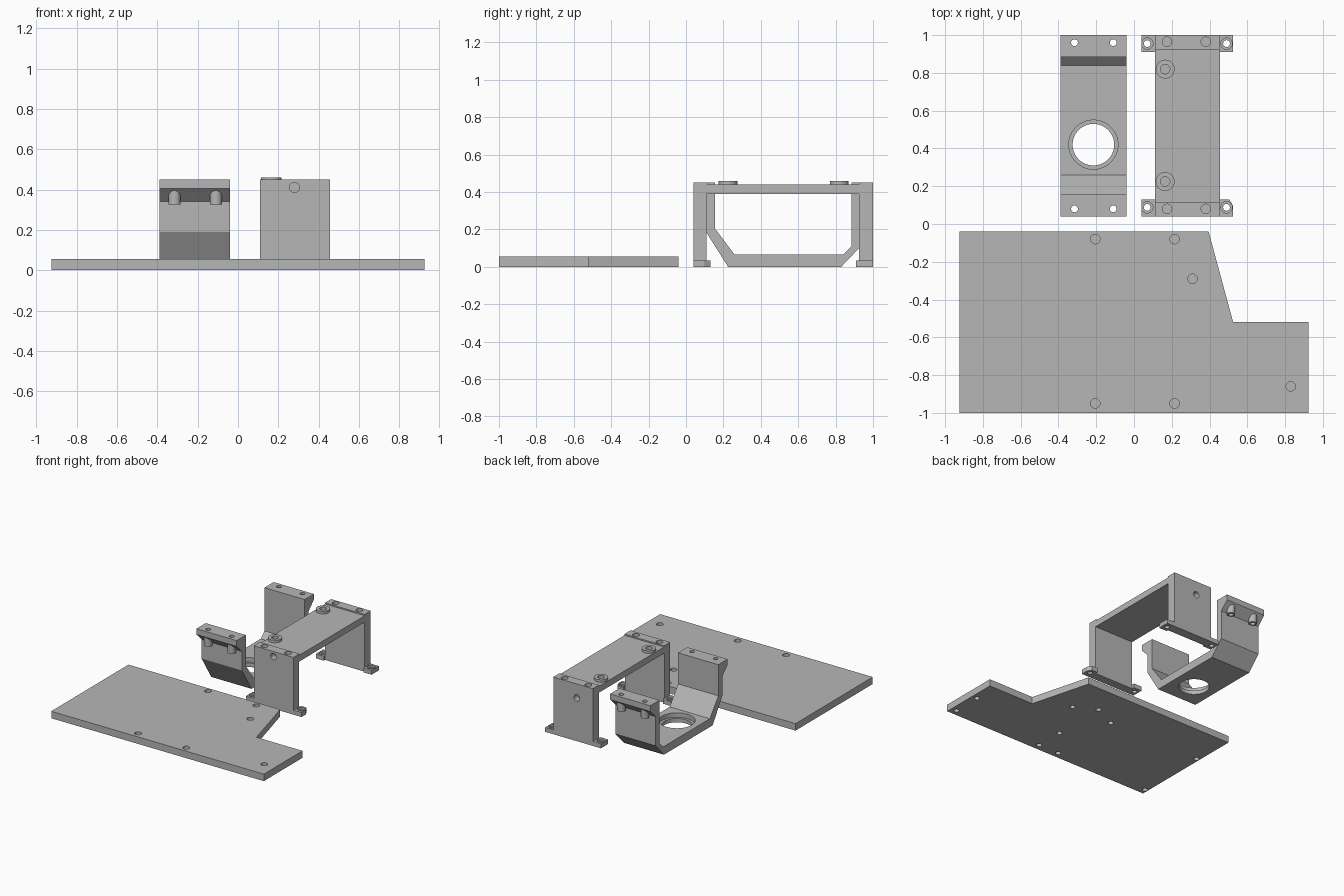
import bpy, bmesh
from mathutils import Matrix

if "Cube" in bpy.data.objects:
    bpy.data.objects.remove(bpy.data.objects["Cube"])

grey = bpy.data.materials.new("plain grey")
grey.diffuse_color = (0.47, 0.47, 0.47, 1)
grey.use_nodes = True
grey.node_tree.nodes["Principled BSDF"].inputs["Base Color"].default_value = grey.diffuse_color


def finish(name, bm):
    bmesh.ops.recalc_face_normals(bm, faces=bm.faces)
    me = bpy.data.meshes.new(name)
    bm.to_mesh(me)
    bm.free()
    me.materials.append(grey)
    ob = bpy.data.objects.new(name, me)
    bpy.context.collection.objects.link(ob)
    return ob


def prism(name, pts, axis, lo, hi):
    """Extrude an (x, y) outline along z, or a (y, z) outline along x."""
    bm = bmesh.new()
    put = (lambda p: (p[0], p[1], lo)) if axis == "z" else (lambda p: (lo, p[0], p[1]))
    face = bm.faces.new([bm.verts.new(put(p)) for p in pts])
    ext = bmesh.ops.extrude_face_region(bm, geom=[face])
    move = (0, 0, hi - lo) if axis == "z" else (hi - lo, 0, 0)
    bmesh.ops.translate(bm, vec=move, verts=[v for v in ext["geom"] if isinstance(v, bmesh.types.BMVert)])
    return finish(name, bm)


def cylinder(name, x, y, r, lo, hi, along="z", segs=32):
    """Upright cylinder at (x, y), or one along y at (x, z)."""
    bm = bmesh.new()
    bmesh.ops.create_cone(bm, cap_ends=True, segments=segs, radius1=r, radius2=r, depth=hi - lo)
    mid = (lo + hi) / 2
    if along == "y":
        bm.transform(Matrix.Translation((x, mid, y)) @ Matrix.Rotation(1.5707963, 4, "X"))
    else:
        bm.transform(Matrix.Translation((x, y, mid)))
    return finish(name, bm)


def drill(ob, x, y, r, lo, hi, along="z", segs=32):
    cutter = cylinder("hole_cutter", x, y, r, lo, hi, along, segs)
    mod = ob.modifiers.new("hole", "BOOLEAN")
    mod.operation, mod.solver, mod.object = "DIFFERENCE", "EXACT", cutter
    bpy.context.view_layer.update()
    me = bpy.data.meshes.new_from_object(ob.evaluated_get(bpy.context.evaluated_depsgraph_get()))
    ob.modifiers.clear()
    ob.data = me
    bpy.data.objects.remove(cutter)


# Base plate with blind holes on both faces
plate = prism("base_plate", [(-0.925, -1), (0.925, -1), (0.925, -0.52), (0.525, -0.52),
                             (0.395, -0.04), (-0.925, -0.04)], "z", 0, 0.055)
for x, y in [(-0.205, -0.08), (0.215, -0.08), (0.31, -0.29), (0.83, -0.86),
             (-0.205, -0.95), (0.215, -0.95)]:
    drill(plate, x, y, 0.025, 0.015, 0.1)
for x, y in [(-0.9, -0.95), (-0.9, -0.37), (-0.08, -0.95), (-0.09, -0.37), (0.1, -0.95),
             (0.1, -0.72), (0.1, -0.28), (0.27, -0.37), (0.88, -0.72), (0.88, -0.95)]:
    drill(plate, x, y, 0.02, -0.1, 0.04)

# Cradle bracket with sloped corners and overhanging lips
cradle = prism("cradle_bracket", [
    (0.04, 0.45), (0.155, 0.45), (0.155, 0.205), (0.26, 0.065), (0.84, 0.065), (0.885, 0.11),
    (0.885, 0.45), (1.0, 0.45), (1.0, 0.405), (0.935, 0.34), (0.935, 0.11), (0.83, 0),
    (0.225, 0), (0.105, 0.19), (0.105, 0.34), (0.04, 0.405)], "x", -0.39, -0.04)
drill(cradle, -0.215, 0.42, 0.11, -0.1, 0.2, segs=64)
drill(cradle, -0.215, 0.42, 0.13, 0.03, 0.2, segs=64)
for y in (0.08, 0.96):
    for x in (-0.315, -0.11):
        drill(cradle, x, y, 0.018, 0.3, 0.6)
        # Screw sleeve under the lip
        sleeve = cylinder("screw_sleeve", x, y, 0.03, 0.325, 0.42)
        drill(sleeve, x, y, 0.018, 0.2, 0.6)

# Table bracket: two legs and a slightly sunken top
table = prism("table_bracket", [
    (0.04, 0), (0.04, 0.45), (0.115, 0.45), (0.115, 0.44), (0.925, 0.44), (0.925, 0.45),
    (1.0, 0.45), (1.0, 0), (0.925, 0), (0.925, 0.39), (0.11, 0.39), (0.11, 0)], "x", 0.11, 0.455)
for x in (0.175, 0.38):
    for y in (0.08, 0.965):
        drill(table, x, y, 0.025, 0.39, 0.6)
drill(table, 0.28, 0.41, 0.025, -0.1, 0.09, "y")
drill(table, 0.25, 0.34, 0.025, 0.95, 1.1, "y")

# Round bosses on the table top
for y in (0.225, 0.82):
    boss = cylinder("top_boss", 0.165, y, 0.05, 0.435, 0.46)
    drill(boss, 0.165, y, 0.025, 0.4, 0.6)
    drill(table, 0.165, y, 0.025, 0.41, 0.6)

# Foot tabs with counterbored screw holes
for x0, x1, hx in ((0.04, 0.11, 0.07), (0.455, 0.525, 0.49)):
    for y0, y1, hy in ((0.04, 0.13, 0.088), (0.91, 1.0, 0.955)):
        corner = [(x1, y1)]
        if x0 > 0.4 and y0 < 0.5:
            corner = [(x1, y1 - 0.035), (x1 - 0.02, y1)]
        tab = prism("foot_tab", [(x0, y0), (x1, y0)] + corner + [(x0, y1)], "z", 0, 0.035)
        drill(tab, hx, hy, 0.018, -0.1, 0.1)
        drill(tab, hx, hy, 0.03, 0.02, 0.1)

# Smooth the round walls, keep edges sharp
for ob in bpy.context.scene.objects:
    ob.select_set(True)
bpy.context.view_layer.objects.active = plate
bpy.ops.object.shade_smooth_by_angle(angle=0.5)
